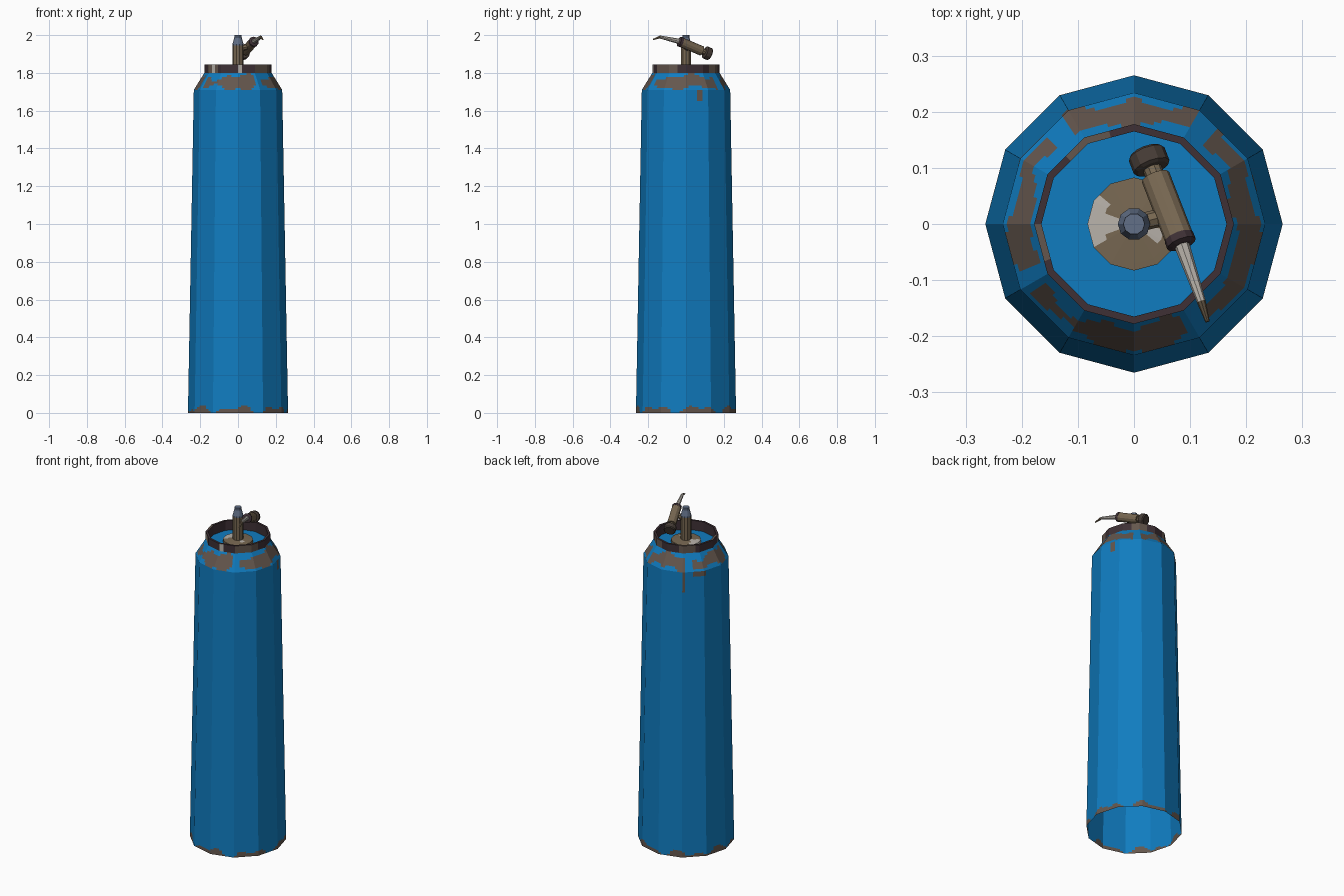
import bpy, bmesh, math
from mathutils import Vector

if "Cube" in bpy.data.objects:
    bpy.data.objects.remove(bpy.data.objects["Cube"])


def material(name, r, g, b):
    m = bpy.data.materials.new(name)
    lin = [(c / 255 / 12.92 if c < 11 else ((c / 255 + 0.055) / 1.055) ** 2.4) for c in (r, g, b)]
    m.diffuse_color = (*lin, 1)
    m.use_nodes = True
    m.node_tree.nodes["Principled BSDF"].inputs["Base Color"].default_value = m.diffuse_color
    return m


BLUE = material("blue paint", 16, 124, 192)
RUST = material("grey brown rust", 100, 86, 77)
DARK = material("dark worn steel", 62, 48, 53)
BRASS = material("dull brass", 120, 104, 82)
PALE = material("pale bare metal", 184, 178, 170)
STEEL = material("blue grey steel", 98, 112, 135)
KNOB = material("dark knob", 70, 60, 54)


def swept(name, axis, rings, mats, pick=None, sides=12, sub=1, caps=(True, True)):
    """Faceted tube: rings are (centre, radius); sub splits each flat side."""
    q = Vector(axis).to_track_quat('Z', 'Y')
    bm = bmesh.new()
    loops = []
    for centre, r in rings:
        corners = [Vector((r * math.cos(2 * math.pi * i / sides),
                           r * math.sin(2 * math.pi * i / sides), 0)) for i in range(sides)]
        loop = []
        for i in range(sides):
            for k in range(sub):
                p = corners[i].lerp(corners[(i + 1) % sides], k / sub)
                loop.append(bm.verts.new(Vector(centre) + q @ p))
        loops.append(loop)
    n = sides * sub
    for row, (a, b) in enumerate(zip(loops, loops[1:])):
        for i in range(n):
            f = bm.faces.new((a[i], a[(i + 1) % n], b[(i + 1) % n], b[i]))
            if pick:
                f.material_index = pick(f.calc_center_median(), row)
    for use, loop, row in ((caps[0], loops[0][::-1], 0), (caps[1], loops[-1], len(loops) - 2)):
        if use:
            f = bm.faces.new(loop)
            if pick:
                f.material_index = pick(f.calc_center_median(), row)
    bmesh.ops.recalc_face_normals(bm, faces=bm.faces)
    me = bpy.data.meshes.new(name)
    bm.to_mesh(me)
    bm.free()
    for m in mats:
        me.materials.append(m)
    ob = bpy.data.objects.new(name, me)
    bpy.context.collection.objects.link(ob)
    return ob


def up(profile):
    return [((0, 0, z), r) for r, z in profile]


def near(a, centre, width):
    return abs((a - centre + 180) % 360 - 180) < width


# Tank body: open-bottomed tapered wall, shoulder, recessed top
def body_colour(p, row):
    a = math.atan2(p.y, p.x)
    d = math.degrees(a)
    z = p.z
    if z < 0.05:
        edge = 0.02 + 0.014 * math.sin(7 * a) + 0.012 * math.sin(13 * a + 1)
        return int(z < edge)
    if 1.55 < z < 1.71:
        return int((near(d, 18, 4) and z > 1.65) or (near(d, 122, 3) and z > 1.6)
                   or (near(d, 143, 9) and z > 1.67))
    if 1.71 < z < 1.799 and math.hypot(p.x, p.y) > 0.175:
        t = (z - 1.71) / 0.09
        if any(near(d, g, 6) for g in (53, -58, 207, 128)):
            return 0
        lo = 0.13 + 0.13 * math.sin(5 * a) + 0.08 * math.sin(11 * a)
        hi = 0.76 + 0.14 * math.sin(4 * a + 1) + 0.09 * math.sin(9 * a)
        return int(lo < t < hi)
    return 0


wall_z = [0, 0.01, 0.02, 0.03, 0.04, 1.59, 1.62, 1.65, 1.68, 1.71]
profile = [(0.265 - 0.031 * z / 1.71, z) for z in wall_z]
profile += [(0.234 - 0.056 * k / 8, 1.71 + 0.09 * k / 8) for k in range(1, 9)]
profile += [(0.168, 1.787)]
swept("tank_body", (0, 0, 1), up(profile), [BLUE, RUST], body_colour, sub=8, caps=(False, True))


# Collar ring with worn patches
def collar_colour(p, row):
    d = math.degrees(math.atan2(p.y, p.x))
    if row == 0:
        if near(d, -86, 5) or near(d, 222, 5):
            return 2
        if any(near(d, g, w) for g, w in ((215, 16), (-35, 22), (60, 14), (130, 16))):
            return 1
    if row == 1:
        return int(near(d, 120, 14) or near(d, 190, 12))
    return 0


swept("collar", (0, 0, 1), up([(0.178, 1.80), (0.178, 1.845), (0.165, 1.845), (0.165, 1.787)]),
      [DARK, RUST, PALE], collar_colour, sub=4, caps=(False, False))


# Valve flange, with bare metal on two flanks
def flange_colour(p, row):
    d = math.degrees(math.atan2(p.y, p.x))
    r = math.hypot(p.x, p.y)
    return int(r > 0.03 and (near(d, 178, 34 if r > 0.055 else 18)
                             or (near(d, -25, 14) and r < 0.06)))


swept("valve_flange", (0, 0, 1),
      up([(0.083, 1.785), (0.083, 1.805), (0.07, 1.806), (0.056, 1.807), (0.042, 1.808), (0.028, 1.809)]),
      [BRASS, PALE], flange_colour, sub=3)

# Valve stem and tapered steel tip
swept("valve_stem", (0, 0, 1), up([(0.029, 1.80), (0.029, 1.945)]), [BRASS], sides=10)
swept("stem_tip", (0, 0, 1), up([(0.029, 1.945), (0.029, 1.953), (0.02, 1.985), (0.019, 2.0)]),
      [STEEL], sides=10)

# Tilted outlet valve: everything lies on one axis
A = Vector((0.027, 0.113, 1.904))
B = Vector((0.086, -0.039, 1.968))
D = (B - A).normalized()


def along(pairs):
    return [(A + D * t, r) for t, r in pairs]


L = (B - A).length
swept("outlet_knob", D, along([(-0.018, 0.029), (-0.013, 0.034), (0.013, 0.034), (0.017, 0.028)]), [KNOB])
swept("outlet_neck", D, along([(0.01, 0.017), (0.04, 0.017)]), [BRASS], sides=10)
swept("outlet_body", D, along([(0.034, 0.026), (L - 0.018, 0.026)]), [BRASS])
swept("outlet_collar", D, along([(L - 0.018, 0.027), (L - 0.004, 0.027), (L, 0.019)]), [DARK])

# Bent nozzle
bend = Vector((0.120, -0.138, 1.99))
tip = Vector((0.131, -0.174, 1.977))
swept("nozzle", bend - B, [(B - D * 0.004, 0.014), (bend, 0.008), (tip, 0.004)],
      [PALE, BRASS], lambda p, row: row, sides=8)

# Short link from stem to outlet
link_end = Vector((0.062, 0.015, 1.944))
start = Vector((0, 0, 1.925))
swept("outlet_link", link_end - start, [(start, 0.016), (link_end, 0.016)], [BRASS], sides=8)
